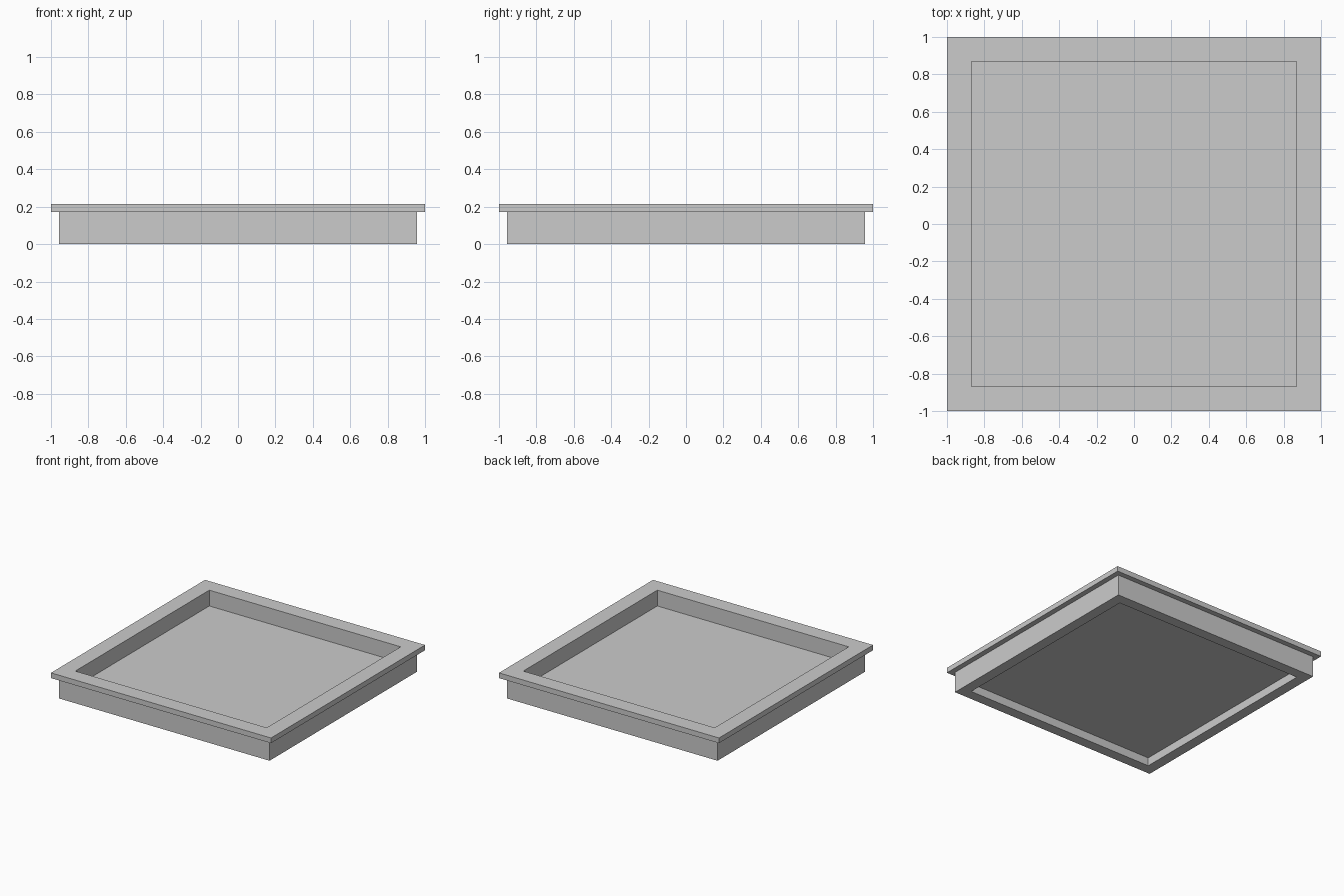
import bpy, bmesh

if "Cube" in bpy.data.objects:
    bpy.data.objects.remove(bpy.data.objects["Cube"])


def make_object(name, bm):
    bmesh.ops.recalc_face_normals(bm, faces=bm.faces)
    mesh = bpy.data.meshes.new(name)
    bm.to_mesh(mesh)
    bm.free()
    obj = bpy.data.objects.new(name, mesh)
    bpy.context.collection.objects.link(obj)
    return obj


def square_frame(name, profile):
    """Sweep a closed (half width, height) profile around a square."""
    bm = bmesh.new()
    corners = [(-1, -1), (1, -1), (1, 1), (-1, 1)]
    rings = [[bm.verts.new((sx * r, sy * r, z)) for r, z in profile]
             for sx, sy in corners]
    n = len(profile)
    for i in range(4):
        a, b = rings[i], rings[(i + 1) % 4]
        for j in range(n):
            k = (j + 1) % n
            bm.faces.new((a[j], b[j], b[k], a[k]))
    return make_object(name, bm)


def box(name, half, z0, z1):
    bm = bmesh.new()
    bmesh.ops.create_cube(bm, size=1)
    bmesh.ops.scale(bm, vec=(2 * half, 2 * half, z1 - z0), verts=bm.verts)
    bmesh.ops.translate(bm, vec=(0, 0, (z0 + z1) / 2), verts=bm.verts)
    return make_object(name, bm)


INNER, OUTER, LIP = 0.87, 0.957, 1.0

# Side walls with the overhanging top lip
square_frame("tray_frame", [
    (INNER, 0), (OUTER, 0), (OUTER, 0.172),
    (LIP, 0.172), (LIP, 0.215), (INNER, 0.215)])

# Recessed floor, raised above the bottom of the walls
box("tray_floor", INNER, 0.068, 0.085)
